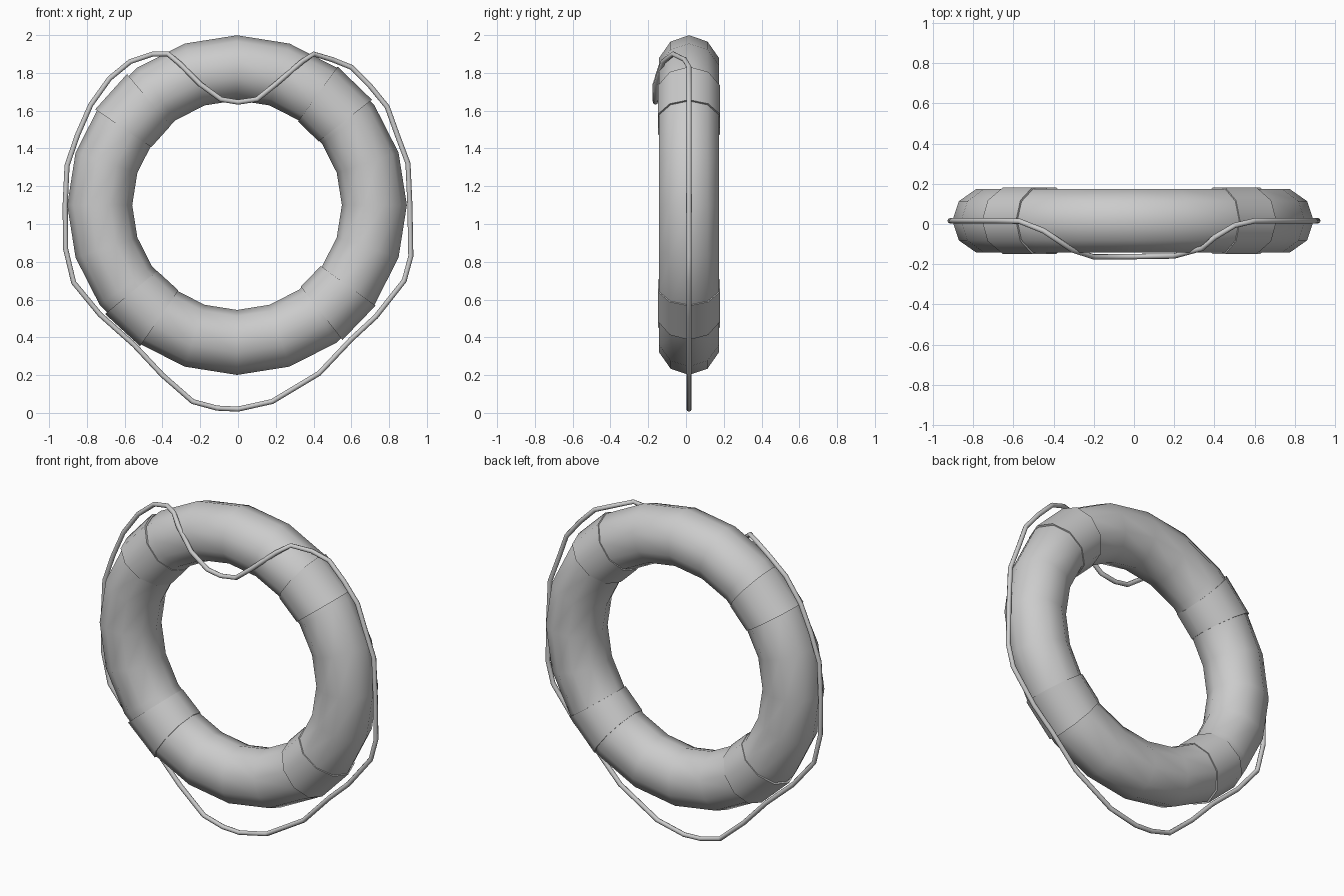
import bpy, bmesh, math
from mathutils import Vector

if "Cube" in bpy.data.objects:
    bpy.data.objects.remove(bpy.data.objects["Cube"])

CENTRE = Vector((-0.005, 0.016, 1.10))
MAJOR, TUBE_R, TUBE_Y, SIDES = 0.727, 0.172, 0.16, 10

grey = bpy.data.materials.new("plain_grey")
grey.diffuse_color = (0.6, 0.6, 0.6, 1)
grey.use_nodes = True
grey.node_tree.nodes["Principled BSDF"].inputs["Base Color"].default_value = grey.diffuse_color


def finish(name, bm, angle):
    bmesh.ops.recalc_face_normals(bm, faces=bm.faces)
    mesh = bpy.data.meshes.new(name)
    bm.to_mesh(mesh)
    bm.free()
    mesh.materials.append(grey)
    obj = bpy.data.objects.new(name, mesh)
    bpy.context.collection.objects.link(obj)
    bpy.ops.object.select_all(action='DESELECT')
    obj.select_set(True)
    bpy.context.view_layer.objects.active = obj
    bpy.ops.object.shade_smooth_by_angle(angle=math.radians(angle))
    return obj


def section(bm, angle, grow):
    """One loop of the tube's cross-section at an angle around the ring."""
    a = math.radians(angle)
    loop = []
    for i in range(SIDES):
        t = 2 * math.pi * i / SIDES
        r = MAJOR + (TUBE_R + grow) * math.cos(t)
        y = (TUBE_Y + 0.006 + grow) * math.sin(t)
        loop.append(bm.verts.new(CENTRE + Vector((r * math.cos(a), y, r * math.sin(a)))))
    return loop


def bridge(bm, a, b):
    n = len(a)
    for i in range(n):
        bm.faces.new((a[i], a[(i + 1) % n], b[(i + 1) % n], b[i]))


# Float ring
bm = bmesh.new()
loops = [section(bm, i * 18, 0) for i in range(20)]
for i in range(20):
    bridge(bm, loops[i], loops[(i + 1) % 20])
finish("float_ring", bm, 60)

# Four wrapped bands, slightly proud of the ring, with closed rims
for name, mid in (("upper_right", 46), ("upper_left", 138),
                  ("lower_left", 227.5), ("lower_right", 316)):
    bm = bmesh.new()
    rings = [section(bm, mid - 8, -0.004), section(bm, mid - 8, 0.007),
             section(bm, mid + 8, 0.007), section(bm, mid + 8, -0.004)]
    for a, b in zip(rings, rings[1:]):
        bridge(bm, a, b)
    finish(name + "_band", bm, 50)

# Grab rope: (x, z) loop, draped over the front at the top
PATH = [(0, 1.645), (-.09, 1.66), (-.2, 1.74), (-.31, 1.85), (-.37, 1.90),
        (-.45, 1.90), (-.57, 1.86), (-.68, 1.77), (-.78, 1.63), (-.85, 1.47),
        (-.905, 1.31), (-.915, 1.1), (-.913, .87), (-.87, .69), (-.73, .52),
        (-.55, .36), (-.4, .2), (-.24, .06), (-.11, .025), (0, .02), (.18, .06),
        (.43, .21), (.6, .39), (.73, .51), (.88, .7), (.915, .83), (.91, 1.1),
        (.90, 1.32), (.84, 1.48), (.79, 1.62), (.7, 1.73), (.6, 1.83),
        (.5, 1.87), (.40, 1.90), (.34, 1.86), (.2, 1.74), (.1, 1.66)]
DEPTH = [(-.58, .016), (-.5, 0), (-.38, -.08), (-.27, -.155), (-.19, -.165),
         (.27, -.158), (.33, -.13), (.43, -.04), (.55, .016)]


def rope_y(x, z):
    if z < 1.5 or x <= DEPTH[0][0] or x >= DEPTH[-1][0]:
        return 0.016
    for (x0, y0), (x1, y1) in zip(DEPTH, DEPTH[1:]):
        if x <= x1:
            return y0 + (y1 - y0) * (x - x0) / (x1 - x0)


points = [Vector((x, rope_y(x, z), z)) for x, z in PATH]
bm = bmesh.new()
loops = []
for i, p in enumerate(points):
    along = (points[(i + 1) % len(points)] - points[i - 1]).normalized()
    out = along.cross(Vector((0, 1, 0))).normalized()
    side = along.cross(out)
    loops.append([bm.verts.new(p + 0.0135 * (out * math.cos(k * math.pi / 4)
                                             + side * math.sin(k * math.pi / 4)))
                  for k in range(8)])
for i in range(len(loops)):
    bridge(bm, loops[i], loops[(i + 1) % len(loops)])
finish("grab_rope", bm, 60)
